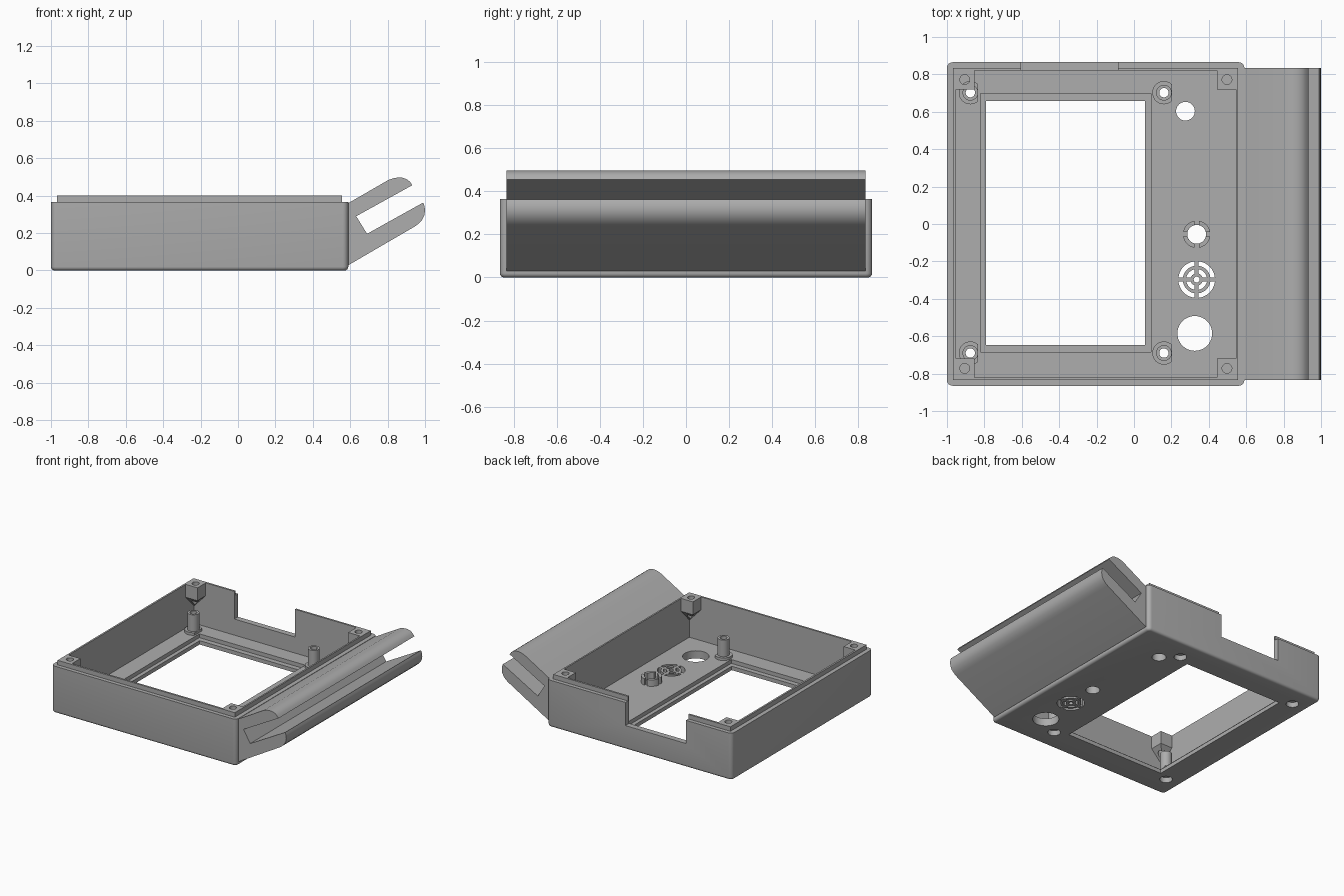
import bpy, bmesh, math
from mathutils import Vector

if "Cube" in bpy.data.objects:
    bpy.data.objects.remove(bpy.data.objects["Cube"], do_unlink=True)

grey = bpy.data.materials.new("plain grey")
grey.use_nodes = True
colour = (0.42, 0.42, 0.42, 1)
grey.diffuse_color = colour
grey.node_tree.nodes["Principled BSDF"].inputs["Base Color"].default_value = colour


def finish(name, bm):
    bmesh.ops.recalc_face_normals(bm, faces=bm.faces[:])
    mesh = bpy.data.meshes.new(name)
    bm.to_mesh(mesh)
    bm.free()
    mesh.materials.append(grey)
    obj = bpy.data.objects.new(name, mesh)
    bpy.context.collection.objects.link(obj)
    return obj


def prism(name, outline, start, depth):
    """Extrude a closed outline of 3D points along the depth vector."""
    bm = bmesh.new()
    face = bm.faces.new([bm.verts.new(Vector(p) + Vector(start)) for p in outline])
    ext = bmesh.ops.extrude_face_region(bm, geom=[face])
    moved = [v for v in ext["geom"] if isinstance(v, bmesh.types.BMVert)]
    bmesh.ops.translate(bm, verts=moved, vec=depth)
    return finish(name, bm)


def box(name, x0, x1, y0, y1, z0, z1):
    return prism(name, [(x0, y0, 0), (x1, y0, 0), (x1, y1, 0), (x0, y1, 0)],
                 (0, 0, z0), (0, 0, z1 - z0))


def cylinder(name, x, y, r, z0, z1, n=40):
    ring = [(r * math.cos(i * math.tau / n), r * math.sin(i * math.tau / n), 0) for i in range(n)]
    return prism(name, ring, (x, y, z0), (0, 0, z1 - z0))


def arc(name, x, y, r0, r1, quarter, gap, z0, z1, n=10):
    """One quarter of a ring, with straight gaps along the axes."""
    pts = []
    for r, order in ((r0, range(n + 1)), (r1, range(n, -1, -1))):
        g = math.asin(gap / 2 / r)
        for i in order:
            a = quarter * math.pi / 2 + g + (math.pi / 2 - 2 * g) * i / n
            pts.append((r * math.cos(a), r * math.sin(a), 0))
    return prism(name, pts, (x, y, z0), (0, 0, z1 - z0))


def combine(target, tool, operation="DIFFERENCE"):
    mod = target.modifiers.new("combine", "BOOLEAN")
    mod.object, mod.operation, mod.solver = tool, operation, "EXACT"
    bpy.context.view_layer.objects.active = target
    bpy.ops.object.modifier_apply(modifier=mod.name)
    bpy.data.objects.remove(tool, do_unlink=True)


LEFT, RIGHT, HALF, RIM, TOP, FLOOR = -1.0, 0.59, 0.865, 0.365, 0.4, 0.06

# Case shell with rounded upright and bottom edges
case = box("case", LEFT, RIGHT, -HALF, HALF, 0, RIM)
bm = bmesh.new()
bm.from_mesh(case.data)
upright = [e for e in bm.edges if abs(e.verts[0].co.z - e.verts[1].co.z) > 0.1]
bmesh.ops.bevel(bm, geom=upright, offset=0.03, segments=6, profile=0.5, affect="EDGES")
bottom = [e for e in bm.edges if max(v.co.z for v in e.verts) < 0.001]
bmesh.ops.bevel(bm, geom=bottom, offset=0.02, segments=4, profile=0.5, affect="EDGES")
bm.to_mesh(case.data)
bm.free()

# Raised lip and hollow inside
combine(case, box("lip", -0.967, 0.557, -0.835, 0.835, 0.2, TOP), "UNION")
combine(case, box("hollow", -0.953, 0.545, -0.82, 0.82, FLOOR, 1))

# Screen window with its pocket, and the notch in the back wall
combine(case, box("pocket", -0.82, 0.09, -0.685, 0.697, 0.03, 0.2))
combine(case, box("window", -0.79, 0.06, -0.647, 0.657, -1, 0.2))
combine(case, box("notch", -0.605, -0.085, 0.7, 1, 0.185, 1))

# Round openings in the floor
for x, y, r in ((0.275, 0.603, 0.05), (0.335, -0.055, 0.05), (0.325, -0.585, 0.093)):
    combine(case, cylinder("opening", x, y, r, -1, 0.2))

# Speaker grille
combine(case, cylinder("grille_centre", 0.335, -0.297, 0.016, -1, 0.2))
for r0, r1 in ((0.033, 0.056), (0.074, 0.098)):
    for q in range(4):
        combine(case, arc("grille_slot", 0.335, -0.297, r0, r1, q, 0.022, -1, 0.2))

# Button guide claws
for q in range(4):
    arc("button_guide", 0.335, -0.055, 0.05, 0.073, q, 0.024, FLOOR - 0.01, 0.11)

# Screw posts with wide feet and sunken holes below
for x in (-0.875, 0.16):
    for y in (-0.69, 0.702):
        post = cylinder("screw_post", x, y, 0.042, 0.02, 0.21)
        foot = cylinder("foot", x, y, 0.062, 0.02, 0.08)
        combine(foot, box("foot_trim", x + 0.042, x + 0.2, y - 0.2, y + 0.2, -1, 1))
        combine(post, foot, "UNION")
        combine(case, post, "UNION")
        combine(case, cylinder("screw_hole", x, y, 0.025, -1, 1))
        combine(case, cylinder("screw_head_seat", x, y, 0.045, -1, 0.04))

# Corner screw blocks, tapering down into the corners
for x, sx in ((-0.957, 1), (0.549, -1)):
    for y, sy in ((-0.824, 1), (0.824, -1)):
        bm = bmesh.new()
        for z, size in ((TOP, 0.105), (0.3, 0.105), (0.2, 0.01)):
            for i in (0, 1):
                for j in (0, 1):
                    bm.verts.new((x + sx * size * i, y + sy * size * j, z))
        bmesh.ops.convex_hull(bm, input=bm.verts[:])
        block = finish("corner_block", bm)
        combine(block, cylinder("block_hole", x + sx * 0.052, y + sy * 0.052, 0.026, 0.1, 1))

# Side holder: a forked profile running along the right-hand wall
profile = [(0.585, 0.03), (0.593, 0.03), (0.945, 0.235), (0.965, 0.25), (0.984, 0.27),
           (0.996, 0.295), (1.0, 0.32), (0.997, 0.345), (0.99, 0.363),
           (0.69, 0.196), (0.632, 0.29), (0.932, 0.456), (0.918, 0.476), (0.9, 0.489),
           (0.878, 0.496), (0.855, 0.497), (0.83, 0.493), (0.806, 0.485),
           (0.593, 0.362), (0.585, 0.362)]
prism("side_holder", [(x, 0, z) for x, z in profile], (0, -0.835, 0), (0, 1.67, 0))

# Smooth the rounded parts and keep the edges sharp
bpy.ops.object.select_all(action="DESELECT")
for obj in bpy.context.collection.objects:
    if obj.type == "MESH" and grey.name in obj.data.materials:
        obj.select_set(True)
        bpy.context.view_layer.objects.active = obj
bpy.ops.object.shade_smooth_by_angle(angle=math.radians(30))
